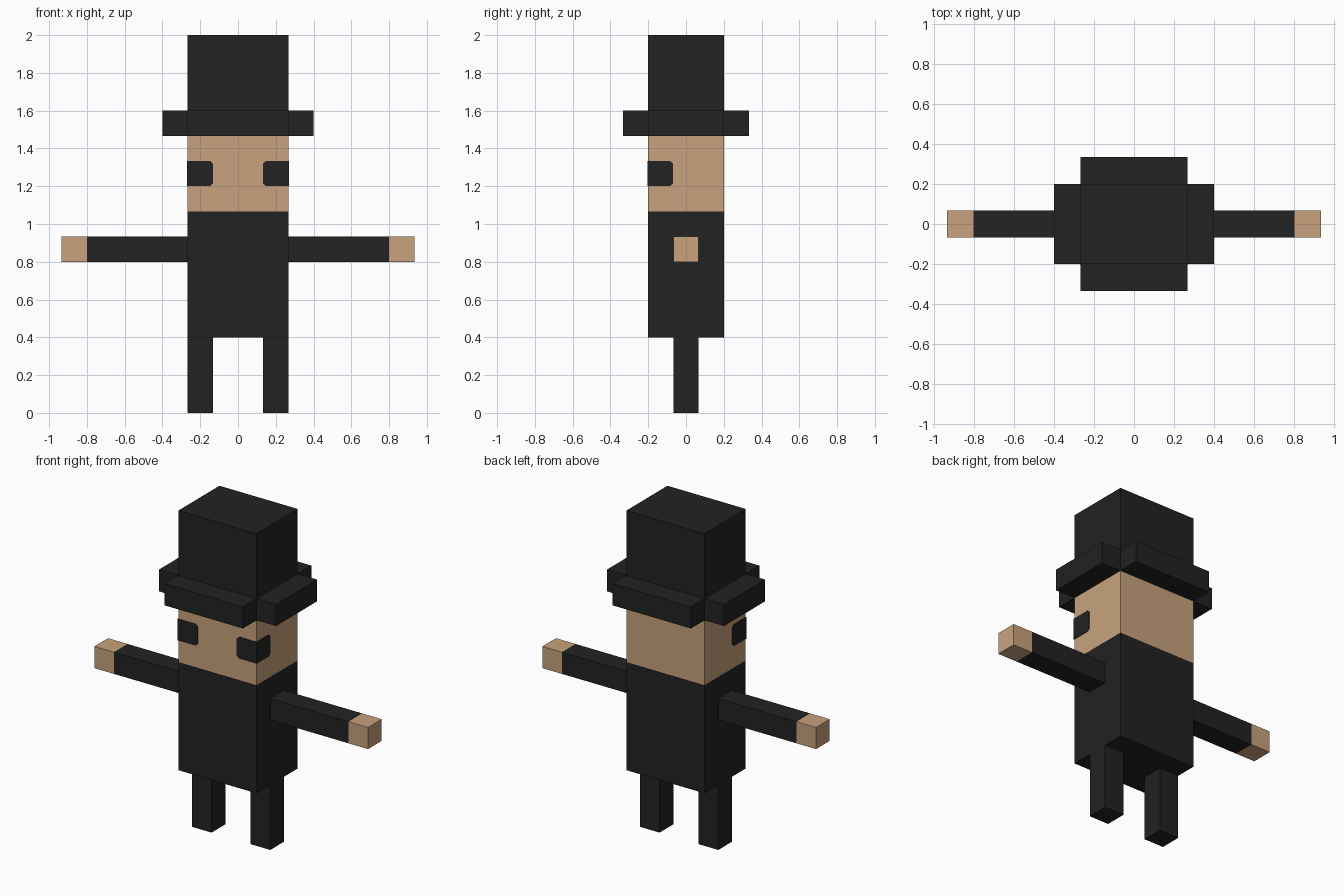
import bpy
import bmesh

if "Cube" in bpy.data.objects:
    bpy.data.objects.remove(bpy.data.objects["Cube"])

U = 2 / 15  # block unit


def material(name, rgb):
    m = bpy.data.materials.new(name)
    m.diffuse_color = (*rgb, 1)
    m.use_nodes = True
    m.node_tree.nodes["Principled BSDF"].inputs["Base Color"].default_value = m.diffuse_color
    return m


BLACK = material("black cloth", (0.016, 0.016, 0.016))
SKIN = material("tan skin", (0.578, 0.361, 0.205))


def add_mesh(name, verts, faces, mat):
    me = bpy.data.meshes.new(name)
    me.from_pydata(verts, [], faces)
    bm = bmesh.new()
    bm.from_mesh(me)
    bmesh.ops.recalc_face_normals(bm, faces=bm.faces)
    bm.to_mesh(me)
    bm.free()
    me.materials.append(mat)
    ob = bpy.data.objects.new(name, me)
    bpy.context.collection.objects.link(ob)
    return ob


def prism(name, outline, place, lo, hi, mat):
    """Extrude a 2D outline between depths lo and hi; place maps (a, b, depth) to xyz."""
    n = len(outline)
    verts = [place(a, b, d) for d in (lo, hi) for a, b in outline]
    faces = [list(range(n)), list(range(n, 2 * n))]
    faces += [[i, (i + 1) % n, n + (i + 1) % n, n + i] for i in range(n)]
    return add_mesh(name, verts, faces, mat)


def block(name, x, y, z, mat):
    """Box from ranges given in block units."""
    (x0, x1), (y0, y1), (z0, z1) = [(a * U, b * U) for a, b in (x, y, z)]
    outline = [(x0, y0), (x1, y0), (x1, y1), (x0, y1)]
    return prism(name, outline, lambda a, b, d: (a, b, d), z0, z1, mat)


# Torso, head and hat crown
block("torso", (-2, 2), (-1.5, 1.5), (3, 8), BLACK)
block("head", (-2, 2), (-1.5, 1.5), (8, 11), SKIN)
block("hat_crown", (-2, 2), (-1.5, 1.5), (11, 15), BLACK)

# Front and back brim pieces
block("hat_brim_front", (-2, 2), (-2.5, -1.5), (11, 12), BLACK)
block("hat_brim_back", (-2, 2), (1.5, 2.5), (11, 12), BLACK)

# Eye outline: s runs away from the head corner, far corners clipped
T, C = 0.003, 0.014
z0, z1 = 9 * U, 10 * U


def eye_outline(near, far):
    return [(near, z0), (far - C, z0), (far, z0 + C),
            (far, z1 - C), (far - C, z1), (near, z1)]


for side, s in (("left", -1), ("right", 1)):
    def span(a, b):
        return tuple(sorted((a * s, b * s)))

    # Limbs and side brim
    block(side + "_leg", span(1, 2), (-0.5, 0.5), (0, 3), BLACK)
    block(side + "_sleeve", span(2, 6), (-0.5, 0.5), (6, 7), BLACK)
    block(side + "_hand", span(6, 7), (-0.5, 0.5), (6, 7), SKIN)
    block("hat_brim_" + side, span(2, 3), (-1.5, 1.5), (11, 12), BLACK)

    # Eye patches wrapping the front corner of the head
    edge_x, edge_y = 2 * U, 1.5 * U
    prism(side + "_eye_front", eye_outline(-T, U),
          lambda a, b, d: (s * (edge_x - a), -edge_y - d, b), 0, T, BLACK)
    prism(side + "_eye_side", eye_outline(0, U * 0.98),
          lambda a, b, d: (s * (edge_x + d), -edge_y + a, b), 0, T, BLACK)
